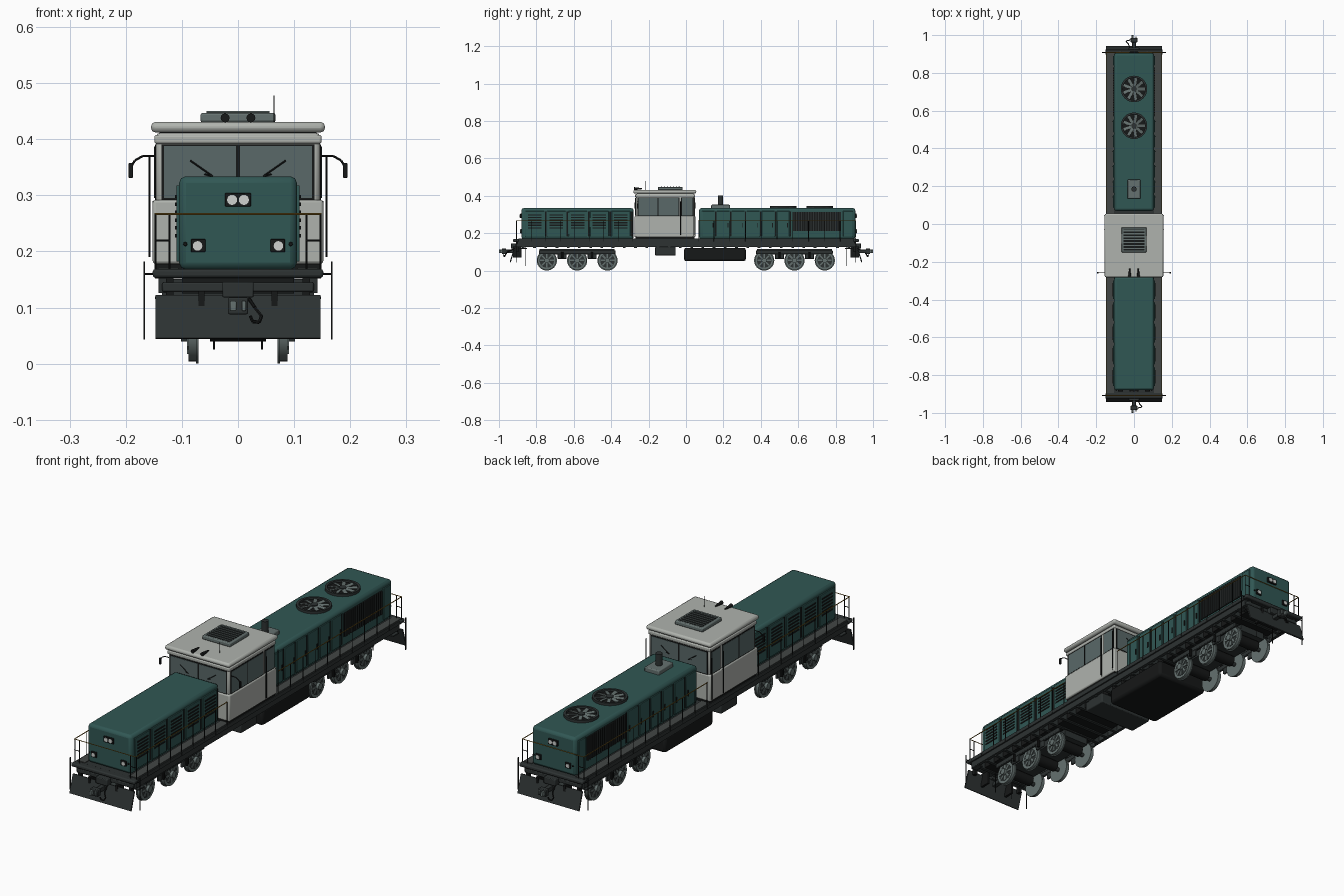
import bpy, bmesh, math
from mathutils import Matrix, Vector

if "Cube" in bpy.data.objects:
    bpy.data.objects.remove(bpy.data.objects["Cube"])

COLOURS = {
    "teal_paint": (0.030, 0.095, 0.088), "pale_grey": (0.43, 0.45, 0.42),
    "dark_frame": (0.026, 0.032, 0.032), "black": (0.008, 0.009, 0.009),
    "walkway_grey": (0.055, 0.062, 0.06), "glass": (0.10, 0.14, 0.14),
    "wheel_steel": (0.13, 0.165, 0.16), "rail_yellow": (0.26, 0.14, 0.015),
    "lamp_white": (0.62, 0.64, 0.62),
}
MATS = {}
for n, c in COLOURS.items():
    MATS[n] = bpy.data.materials.new(n)
    MATS[n].diffuse_color = (*c, 1)
parts = {}   # part name -> (bmesh, material, bevel)


def part(name, mat, bevel=0):
    if name not in parts:
        parts[name] = (bmesh.new(), mat, bevel)
    return parts[name][0]


def box(name, mat, x, y, z, bevel=0, rot=None):
    """Box from (min, max) ranges, optionally turned about its centre."""
    bm = part(name, mat, bevel)
    c = Vector([(r[0] + r[1]) / 2 for r in (x, y, z)])
    s = Matrix.Diagonal([r[1] - r[0] for r in (x, y, z)] + [1])
    bmesh.ops.create_cube(bm, size=1, matrix=Matrix.Translation(c) @ (rot or Matrix()) @ s)


def rod(name, mat, a, b, r, r2=None, seg=6):
    """Round bar between two points."""
    a, b = Vector(a), Vector(b)
    m = Matrix.Translation((a + b) / 2) @ (b - a).to_track_quat('Z', 'Y').to_matrix().to_4x4()
    bmesh.ops.create_cone(part(name, mat), cap_ends=True, segments=seg, radius1=r,
                          radius2=r if r2 is None else r2, depth=(b - a).length, matrix=m)


def path(name, mat, pts, r, seg=6):
    for a, b in zip(pts, pts[1:]):
        rod(name, mat, a, b, r, seg=seg)


def side(s, a, b):
    """Mirrored range."""
    return (min(s * a, s * b), max(s * a, s * b))


# Underframe, deck and cross members
box("deck", "dark_frame", (-.148, .148), (-.912, .912), (.152, .168))
box("underframe", "black", (-.10, .10), (-.88, .88), (.125, .152))
for s in (-1, 1):
    box("walkway", "walkway_grey", side(s, .106, .143), (-.895, .905), (.168, .171))
    box("side_sill", "dark_frame", side(s, .128, .142), (-.90, .90), (.126, .152))
for i in range(30):
    y = -.87 + i * .06
    box("cross_members", "dark_frame", (-.135, .135), (y - .007, y + .007), (.12, .151))

# Fuel tank and equipment box
box("fuel_tank", "black", (-.125, .125), (-.01, .32), (.05, .122), .012)
box("equipment_box", "dark_frame", (-.13, .13), (-.165, -.055), (.08, .126), .004)

# Hoods
for name, y0, y1 in (("front_hood", -.88, -.28), ("rear_hood", .07, .905)):
    box(name, "teal_paint", (-.105, .105), (y0, y1), (.168, .334), .012)
for s in (-1, 1):
    # Front hood doors with louvres
    for i in range(5):
        y = -.858 + i * .115
        box("hood_doors", "teal_paint", side(s, .104, .110), (y, y + .10), (.182, .318), .002)
        box("door_gaps", "black", side(s, .104, .1062), (y + .103, y + .111), (.182, .315))
        for z in [.225 + k * .014 for k in range(6)]:
            box("door_louvres", "black", side(s, .109, .1125), (y + .014, y + .086), (z, z + .006))
    # Rear hood doors
    for i in range(6):
        y = .085 + i * .08
        box("hood_doors", "teal_paint", side(s, .104, .110), (y, y + .068), (.182, .318), .002)
        box("door_gaps", "black", side(s, .104, .1062), (y + .071, y + .077), (.182, .315))
        box("door_handles", "black", side(s, .109, .113), (y + .056, y + .061), (.23, .255))
    # Radiator grille
    box("radiator_grille", "black", side(s, .104, .1085), (.57, .83), (.212, .312))
    for i in range(20):
        y = .575 + i * .013
        box("radiator_slats", "dark_frame", side(s, .108, .112), (y, y + .005), (.212, .312))
    box("hood_doors", "teal_paint", side(s, .104, .110), (.84, .89), (.182, .318), .002)

# Roof fans
for y in (.52, .715):
    rod("fan_wells", "black", (0, y, .33), (0, y, .3365), .066, seg=32)
    bm = part("fan_rings", "dark_frame")
    ring = [Matrix.Rotation(i * math.tau / 32, 4, 'Z') for i in range(32)]
    loops = [[bm.verts.new(Vector((0, y, 0)) + m @ Vector((r, 0, z))) for m in ring]
             for r, z in ((.07, .333), (.07, .345), (.06, .345), (.06, .333))]
    for k in range(4):
        a, b = loops[k], loops[(k + 1) % 4]
        for i in range(32):
            j = (i + 1) % 32
            bm.faces.new((a[i], a[j], b[j], b[i]))
    for i in range(9):
        m = Matrix.Rotation(i * math.tau / 9, 4, 'Z')
        c = m @ Vector((.036, 0, 0))
        box("fan_blades", "wheel_steel", (c.x - .022, c.x + .022), (y + c.y - .007, y + c.y + .007),
            (.3385, .3405), rot=m @ Matrix.Rotation(.25, 4, 'X'))
    rod("fan_hubs", "dark_frame", (0, y, .336), (0, y, .344), .015, seg=16)

# Exhaust
box("exhaust_base", "wheel_steel", (-.035, .035), (.135, .235), (.33, .352), .004)
rod("exhaust_pipe", "dark_frame", (0, .185, .35), (0, .185, .402), .014, seg=16)

# Cab body, roof and trim
box("cab_lower", "pale_grey", (-.152, .152), (-.275, .05), (.178, .292), .005)
box("cab_upper", "pale_grey", (-.146, .146), (-.268, .045), (.285, .412), .008)
box("cab_cornice", "pale_grey", (-.149, .149), (-.272, .048), (.392, .408), .004)
box("cab_roof", "pale_grey", (-.155, .155), (-.282, .055), (.412, .431), .008)
box("roof_gap", "black", (-.14, .14), (-.262, .04), (.406, .413))
box("cab_base", "black", (-.145, .145), (-.27, .045), (.168, .18))
for s in (-1, 1):
    for y0, y1 in ((-.255, -.04), (-.022, .036)):
        box("window_frames", "black", side(s, .145, .1475), (y0 - .004, y1 + .004), (.291, .391))
        box("side_windows", "glass", side(s, .145, .1485), (y0, y1), (.295, .387))
    box("window_frames", "black", side(s, .147, .1495), (-.152, -.147), (.295, .387))
    for y in (-.032, .042):
        box("door_seams", "black", side(s, .151, .1527), (y - .001, y + .001), (.185, .29))
    rod("cab_handrails", "black", (s * .158, -.03, .19), (s * .158, -.03, .37), .002)
    rod("cab_handrails", "black", (s * .158, .047, .19), (s * .158, .047, .37), .002)
for y, d in ((-.268, -1), (.045, 1)):
    box("window_frames", "black", (-.136, .136), side(1, y, y + d * .0025), (.291, .391))
    for s in (-1, 1):
        box("windscreens", "glass", side(s, .004, .132), side(1, y, y + d * .004), (.295, .388))
        path("wipers", "black", [(s * .085, y + d * .006, .362), (s * .045, y + d * .006, .334),
                                 (s * .06, y + d * .006, .338)], .0015)

# Roof grille, horns, aerial and mirrors
box("roof_hatch", "wheel_steel", (-.067, .067), (-.15, -.018), (.43, .447), .004)
box("hatch_opening", "black", (-.056, .056), (-.139, -.029), (.44, .4475))
for i in range(7):
    y = -.133 + i * .0157
    box("hatch_slats", "wheel_steel", (-.056, .056), (y, y + .006), (.445, .450))
for s in (-1, 1):
    rod("horns", "black", (s * .023, -.278, .438), (s * .023, -.235, .438), .008, .003, 12)
    path("mirror_arms", "black", [(s * .148, -.258, .37), (s * .170, -.258, .37),
                                  (s * .184, -.258, .362), (s * .191, -.258, .35)], .002)
    box("mirrors", "black", side(s, .187, .195), (-.263, -.253), (.331, .358), .002)
rod("aerial", "black", (.064, -.215, .43), (.064, -.215, .478), .001)

# Handrails
for s in (-1, 1):
    for y0, y1, n in ((-.905, -.285, 8), (.065, .908, 10)):
        rod("side_handrails", "rail_yellow", (s * .147, y0, .267), (s * .147, y1, .267), .002)
        for i in range(n + 1):
            y = y0 + (y1 - y0) * i / n
            rod("rail_posts", "black", (s * .147, y, .155), (s * .147, y, .267), .0018)
for d in (-1, 1):
    y = d * .908
    rod("end_handrails", "rail_yellow", (-.147, y, .267), (.147, y, .267), .0018)
    for s in (-1, 1):
        rod("rail_posts", "black", (s * .122, y, .168), (s * .122, y, .267), .0018)
        rod("rail_posts", "black", (s * .122, y, .22), (s * .147, y, .22), .0018)

    # Headlights
    h = -.88 if d < 0 else .905
    box("lamp_housings", "black", (-.023, .023), side(1, h - d * .004, h + d * .007), (.280, .304), .003)
    for s in (-1, 1):
        rod("headlights", "lamp_white", (s * .0105, h, .292), (s * .0105, h + d * .009, .292), .009, seg=16)
        box("lamp_housings", "black", side(s, .058, .084), side(1, h - d * .004, h + d * .006), (.199, .222), .003)
        rod("headlights", "lamp_white", (s * .072, h, .21), (s * .072, h + d * .008, .21), .0085, seg=16)
        rod("lamp_housings", "black", (s * .094, h, .213), (s * .094, h + d * .005, .213), .004, seg=8)

    # Buffer beams, plough, marker poles and steps
    box("end_beam", "dark_frame", (-.152, .152), side(1, d * .895, d * .925), (.153, .169), .005)
    box("lower_beam", "dark_frame", (-.135, .135), side(1, d * .89, d * .912), (.128, .145), .003)
    box("plough", "dark_frame", (-.147, .147), side(1, d * .925, d * .931), (.043, .123),
        rot=Matrix.Rotation(d * .30, 4, 'X'))
    for s in (-1, 1):
        box("beam_brackets", "black", side(s, .115, .128), side(1, d * .895, d * .91), (.10, .155))
        box("beam_brackets", "black", side(s, .06, .07), side(1, d * .88, d * .925), (.07, .13))
        box("marker_poles", "black", side(s, .1655, .1685), side(1, d * .906, d * .910), (.043, .182))
        rod("pole_mounts", "black", (s * .145, d * .908, .16), (s * .167, d * .908, .16), .002)
        box("steps", "dark_frame", side(s, .125, .148), side(1, d * .85, d * .89), (.115, .12))
        rod("air_pipes", "black", (s * .043, d * .86, .025), (s * .043, d * .86, .125), .002)

    # Coupler and hose
    box("coupler_mount", "dark_frame", (-.028, .028), side(1, d * .90, d * .935), (.118, .146), .003)
    box("coupler_shank", "dark_frame", (-.01, .01), side(1, d * .88, d * .975), (.094, .112), .002)
    box("coupler_head", "dark_frame", (-.018, .018), side(1, d * .962, d * .985), (.088, .118), .003)
    box("coupler_jaw", "wheel_steel", (-.014, -.003), side(1, d * .98, d), (.094, .112), .002)
    box("coupler_jaw", "wheel_steel", (.007, .014), side(1, d * .98, d * .992), (.094, .112), .002)
    path("brake_hose", "black", [(-d * .02, d * .925, .115), (-d * .03, d * .955, .10),
         (-d * .042, d * .965, .085), (-d * .038, d * .97, .074), (-d * .026, d * .972, .075),
         (-d * .022, d * .975, .085)], .003)

# Bogies
for yc in (-.582, .58):
    box("bogie_bolster", "dark_frame", (-.062, .062), (yc - .20, yc + .20), (.085, .115))
    for s in (-1, 1):
        box("bogie_side_frames", "dark_frame", side(s, .092, .104), (yc - .205, yc + .205), (.088, .108), .003)
        for o in (-.08, .08):
            box("bogie_side_frames", "dark_frame", side(s, .092, .102), (yc + o - .024, yc + o + .024), (.062, .09), .003)
            rod("springs", "black", (s * .107, yc + o, .066), (s * .107, yc + o, .098), .006, seg=10)
    for o in (-.162, 0, .162):
        y = yc + o
        rod("axles", "dark_frame", (-.09, y, .054), (.09, y, .054), .009, seg=12)
        rod("traction_motors", "black", (-.05, y, .064), (.05, y, .064), .024, seg=12)
        for s in (-1, 1):
            rod("wheels", "wheel_steel", (s * .074, y, .054), (s * .088, y, .054), .050, seg=32)
            rod("wheel_flanges", "wheel_steel", (s * .070, y, .054), (s * .075, y, .054), .054, seg=32)
            rod("wheel_recesses", "dark_frame", (s * .087, y, .054), (s * .0885, y, .054), .039, seg=24)
            for k in range(4):
                box("wheel_spokes", "wheel_steel", side(s, .088, .0905), (y - .037, y + .037),
                    (.050, .058), rot=Matrix.Rotation(k * math.pi / 4, 4, 'X'))
            rod("axle_boxes", "wheel_steel", (s * .088, y, .054), (s * .102, y, .054), .014, seg=12)

# Turn every part into an object
for name, (bm, mat, bevel) in parts.items():
    bmesh.ops.recalc_face_normals(bm, faces=bm.faces)
    me = bpy.data.meshes.new(name)
    bm.to_mesh(me)
    bm.free()
    me.materials.append(MATS[mat])
    ob = bpy.data.objects.new(name, me)
    bpy.context.collection.objects.link(ob)
    if bevel:
        mod = ob.modifiers.new("rounded_edges", 'BEVEL')
        mod.width, mod.segments = bevel, 2
    ob.select_set(True)
    bpy.context.view_layer.objects.active = ob
bpy.ops.object.shade_smooth_by_angle(angle=math.radians(35))

for m in bpy.data.materials:
    if m.users and not m.is_grease_pencil:
        m.use_nodes = True
        m.node_tree.nodes["Principled BSDF"].inputs["Base Color"].default_value = m.diffuse_color
